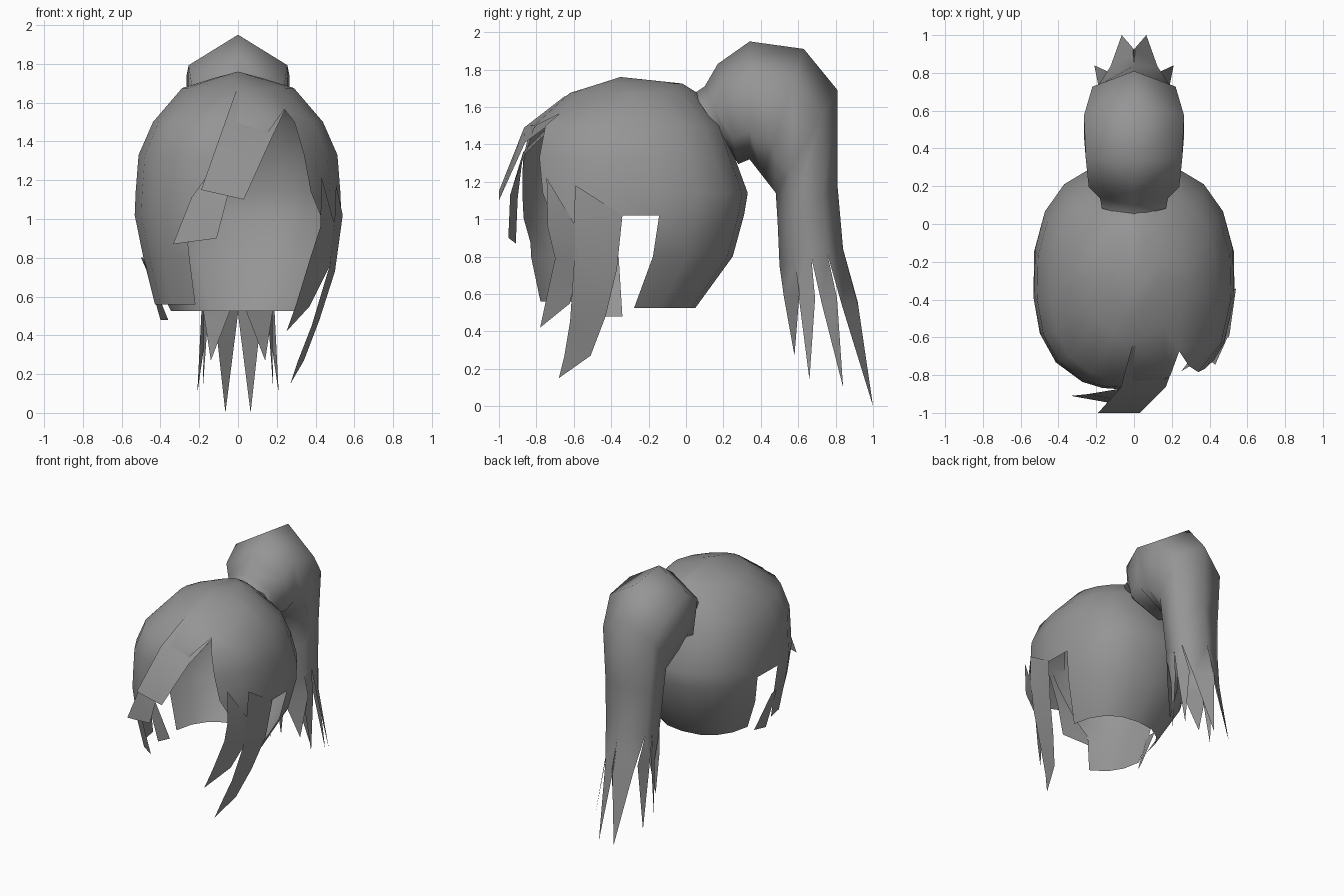
import bpy, bmesh, math
from mathutils import Vector

if "Cube" in bpy.data.objects:
    bpy.data.objects.remove(bpy.data.objects["Cube"])

hair = bpy.data.materials.new("grey_hair")
hair.diffuse_color = (0.3, 0.3, 0.3, 1)
hair.use_nodes = True
hair.node_tree.nodes["Principled BSDF"].inputs["Base Color"].default_value = hair.diffuse_color


def finish(bm, name):
    """Turn a bmesh into a smooth, single-colour object."""
    bmesh.ops.recalc_face_normals(bm, faces=bm.faces)
    me = bpy.data.meshes.new(name)
    bm.to_mesh(me)
    bm.free()
    me.materials.append(hair)
    for p in me.polygons:
        p.use_smooth = True
        p.material_index = 0
    ob = bpy.data.objects.new(name, me)
    bpy.context.collection.objects.link(ob)
    return ob


def sheet(bm, rows):
    """Strip of faces through (left, right) rows; a single point makes a tip."""
    prev = None
    for row in rows:
        cur = [bm.verts.new(p) for p in row]
        if prev:
            bm.faces.new(prev + cur[::-1])
        prev = cur


def lock(name, rows):
    bm = bmesh.new()
    sheet(bm, rows)
    finish(bm, name)


def spow(v, e):
    return math.copysign(abs(v) ** e, v)


# --- Hair cap: rings of (z, half width, front y, back y) ---
rings = [(1.725, .13, -.46, -.02), (1.675, .29, -.62, .06), (1.50, .44, -.83, .20),
         (1.33, .515, -.87, .26), (1.14, .53, -.88, .33), (1.02, .535, -.88, .31),
         (0.80, .49, -.87, .25), (0.525, .35, -.81, .05)]
cols = [-54, -30, -6, 10, 30, 50, 70, 90, 110, 130, 150, 170, 186, 204, 224, 245, 257, 270, 288]
temple = {1.14: -50, 1.02: -42}     # right hairline swings back towards the ear
n = len(cols)
bm = bmesh.new()
grid = []
for z, a, yf, yb in rings:
    ring = []
    for deg in cols:
        t = math.radians(temple.get(z, deg) if deg == -54 else deg)
        front = math.sin(t) < 0
        low = z < 0.6 and front
        # the crown is diamond-like, the rest of the cap is squarer
        e = 1.2 if z > 1.6 else .78 if front else .82
        ring.append(bm.verts.new(((.43 if low else a) * spow(math.cos(t), e),
                                  (yf + yb) / 2 + (yb - yf) / 2 * spow(math.sin(t), e),
                                  .56 if low else z)))
    grid.append(ring)
pole = bm.verts.new((0, -.35, 1.76))
for j in range(n):
    k = (j + 1) % n
    bm.faces.new((pole, grid[0][j], grid[0][k]))
    for i in range(len(rings) - 1):
        top = rings[i][0]
        if cols[j] in (-6, 170) and top < 1.1:      # open gaps over the ears
            continue
        if (cols[j] == -54 and top < 1.1) or (cols[j] == -30 and top < 0.9):
            continue                                # loose locks hang here
        f = bm.faces.new((grid[i][j], grid[i + 1][j], grid[i + 1][k], grid[i][k]))
        if cols[j] >= 245:
            f.material_index = 1                    # tag the forehead
# Slanted hairline from the parting down to the left cheek
apex, slant = Vector((.25, -.61, 1.58)), Vector((.71, 0, -.51))
fore = [f for f in bm.faces if f.material_index == 1]
geom = fore + list({e for f in fore for e in f.edges}) + list({v for f in fore for v in f.verts})
bmesh.ops.bisect_plane(bm, geom=geom, plane_co=apex, plane_no=slant, dist=0.001)
bmesh.ops.delete(bm, context='FACES', geom=[
    f for f in bm.faces if f.material_index == 1
    and (f.calc_center_median() - apex).dot(slant) > 0])
finish(bm, "hair_cap")

# --- Fringe locks sweeping over the forehead ---
lock("fringe_outer", [
    [(-.01, -.645, 1.66), (.25, -.63, 1.58)],
    [(-.07, -.865, 1.49), (.17, -.86, 1.41)],
    [(-.19, -1.0, 1.15), (.03, -1.0, 1.10)]])
lock("fringe_inner", [
    [(.08, -.70, 1.53), (.25, -.62, 1.58)],
    [(-.06, -.87, 1.36), (.12, -.86, 1.35)],
    [(-.24, -.90, 1.11), (-.05, -.94, 1.13)],
    [(-.335, -.91, .87), (-.11, -.95, .90)]])

# --- Loose side locks growing out of the cap ---
lock("right_front_lock", [
    [(.43, -.745, 1.22)],
    [(.425, -.74, .96), (.495, -.60, .98)],
    [(.37, -.70, .79), (.475, -.58, .76)],
    [(.30, -.75, .56), (.37, -.62, .55)],
    [(.25, -.78, .42)]])
lock("right_side_lock", [
    [(.505, -.59, 1.18)],
    [(.50, -.60, 1.02), (.54, -.34, 1.02)],
    [(.47, -.60, .75), (.50, -.37, .73)],
    [(.38, -.62, .45), (.42, -.43, .48)],
    [(.31, -.65, .27), (.34, -.51, .27)],
    [(.27, -.68, .15)]])
lock("left_side_lock", [
    [(-.49, -.44, .80), (-.50, -.36, .80)],
    [(-.40, -.43, .48), (-.36, -.34, .48)]])

# --- Ponytail: six-sided tube of (outer y, z, inner y, z, half width) ---
sections = [(.04, 1.67, .21, 1.42, .17), (.10, 1.71, .25, 1.34, .18),
            (.17, 1.83, .28, 1.295, .24), (.34, 1.95, .34, 1.32, .255),
            (.63, 1.91, .41, 1.23, .265), (.81, 1.69, .48, 1.14, .22),
            (.81, 1.18, .49, .98, .195), (.84, .84, .50, .75, .175)]
bm = bmesh.new()
loops = []
for oy, oz, iy, iz, w in sections:
    o, i = Vector((0, oy, oz)), Vector((0, iy, iz))
    loops.append([bm.verts.new(o.lerp(i, t) + Vector((s * w, 0, 0)))
                  for t, s in ((0, 0), (.25, 1), (.75, 1), (1, 0), (.75, -1), (.25, -1))])
for a, b in zip(loops, loops[1:]):
    for j in range(6):
        k = (j + 1) % 6
        bm.faces.new((a[j], b[j], b[k], a[k]))

# Pointed ends of the ponytail, four on each side; inner corners turn inwards
end = [v.co.copy() for v in loops[-1]]
for s, (o, u, l) in ((1, end[0:3]), (-1, (end[0], end[5], end[4]))):
    m = u.lerp(l, .5)
    for p, q, tip, kp, kq in ((o, u, (s * .065, 1.0, 0), 1, .75),
                              (u, m, (s * .21, .84, .10), .75, 1),
                              (m, l, (s * .18, .66, .14), 1, .85),
                              (l, end[3], (s * .14, .58, .27), 1, 1)):
        tip = Vector(tip)
        c = p.lerp(q, .5)
        mid = []
        for v, kx in ((p, kp), (q, kq)):
            r = c.lerp(tip, .34) + (v - c) * .98 + Vector((0, .01, 0))
            r.x *= kx
            mid.append(r)
        sheet(bm, [[p, q], mid, [tip]])
bmesh.ops.remove_doubles(bm, verts=bm.verts, dist=0.0005)
finish(bm, "ponytail")
